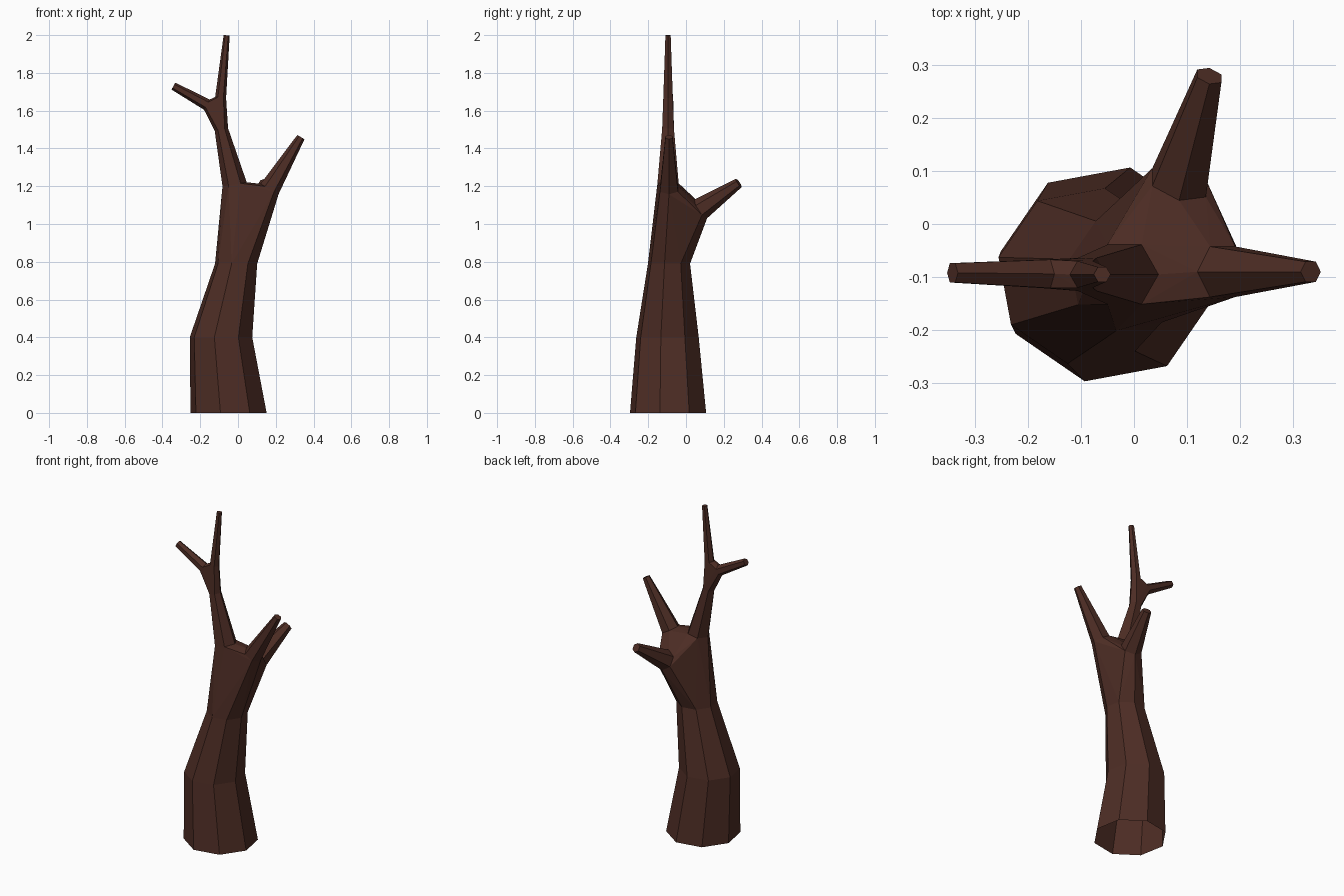
import bpy, bmesh, math
from mathutils import Vector

if "Cube" in bpy.data.objects:
    bpy.data.objects.remove(bpy.data.objects["Cube"])

bark = bpy.data.materials.new("dark_bark")
bark.diffuse_color = (0.075, 0.026, 0.018, 1)
bark.use_nodes = True
bark.node_tree.nodes["Principled BSDF"].inputs["Base Color"].default_value = bark.diffuse_color

bm = bmesh.new()


def ring(center, direction, r, n, phase):
    """Ring of n vertices around a direction."""
    d = Vector(direction).normalized()
    v = d.cross(Vector((1, 0, 0))).normalized()
    u = v.cross(d)
    if d.cross(u).dot(v) < 0:
        v = -v
    pts = []
    for i in range(n):
        a = math.radians(phase) + 2 * math.pi * i / n
        pts.append(bm.verts.new(Vector(center) + r * (math.cos(a) * u + math.sin(a) * v)))
    return pts


def bridge(a, b):
    n = len(a)
    for i in range(n):
        j = (i + 1) % n
        bm.faces.new((a[i], a[j], b[j], b[i]))


def joint(rings):
    """Hull skin between several rings, left open where the rings are."""
    owner = {v: k for k, r in enumerate(rings) for v in r}
    res = bmesh.ops.convex_hull(bm, input=list(owner), use_existing_faces=False)
    caps = [f for f in res["geom"] if isinstance(f, bmesh.types.BMFace)
            and len({owner.get(v) for v in f.verts}) == 1]
    bmesh.ops.delete(bm, geom=caps, context="FACES_ONLY")


UP = (0, 0, 1)
# lower trunk, open at the base
base = ring((-0.05, -0.095, 0), UP, 0.206, 8, 258)
mid = ring((-0.09, -0.098, 0.4), UP, 0.169, 8, 258)
neck = ring((-0.01, -0.09, 0.79), UP, 0.114, 8, 258)

# main fork: leader, right limb, back limb
lead = ring((-0.018, -0.095, 1.21), (-0.05, 0, 0.3), 0.065, 6, 0)
right = ring((0.167, -0.09, 1.185), (0.165, 0, 0.28), 0.055, 6, 0)
right_tip = ring((0.333, -0.09, 1.46), (0.165, 0, 0.28), 0.022, 6, 0)
back = ring((0.085, 0.078, 1.08), (0.06, 0.2, 0.135), 0.06, 6, 30)
back_tip = ring((0.142, 0.279, 1.217), (0.06, 0.2, 0.135), 0.027, 6, 30)

# upper fork: top shoot and left twig
upper = ring((-0.088, -0.095, 1.5), (-0.06, 0, 0.3), 0.036, 6, 0)
shoot = ring((-0.092, -0.095, 1.67), (0.03, 0, 0.3), 0.029, 6, 0)
shoot_tip = ring((-0.06, -0.095, 1.999), (0.02, 0, 0.3), 0.016, 6, 0)
twig = ring((-0.165, -0.094, 1.632), (-0.18, 0, 0.1), 0.031, 6, 0)
twig_tip = ring((-0.342, -0.092, 1.73), (-0.18, 0, 0.1), 0.021, 6, 0)

joint([neck, lead, right, back])
joint([upper, shoot, twig])
for a, b in [(base, mid), (mid, neck), (lead, upper), (right, right_tip),
             (back, back_tip), (shoot, shoot_tip), (twig, twig_tip)]:
    bridge(a, b)
for tip in (right_tip, back_tip, shoot_tip, twig_tip):
    bm.faces.new(tip)

bmesh.ops.recalc_face_normals(bm, faces=bm.faces)
mesh = bpy.data.meshes.new("tree_trunk")
bm.to_mesh(mesh)
bm.free()
mesh.materials.append(bark)
obj = bpy.data.objects.new("tree_trunk", mesh)
bpy.context.collection.objects.link(obj)
